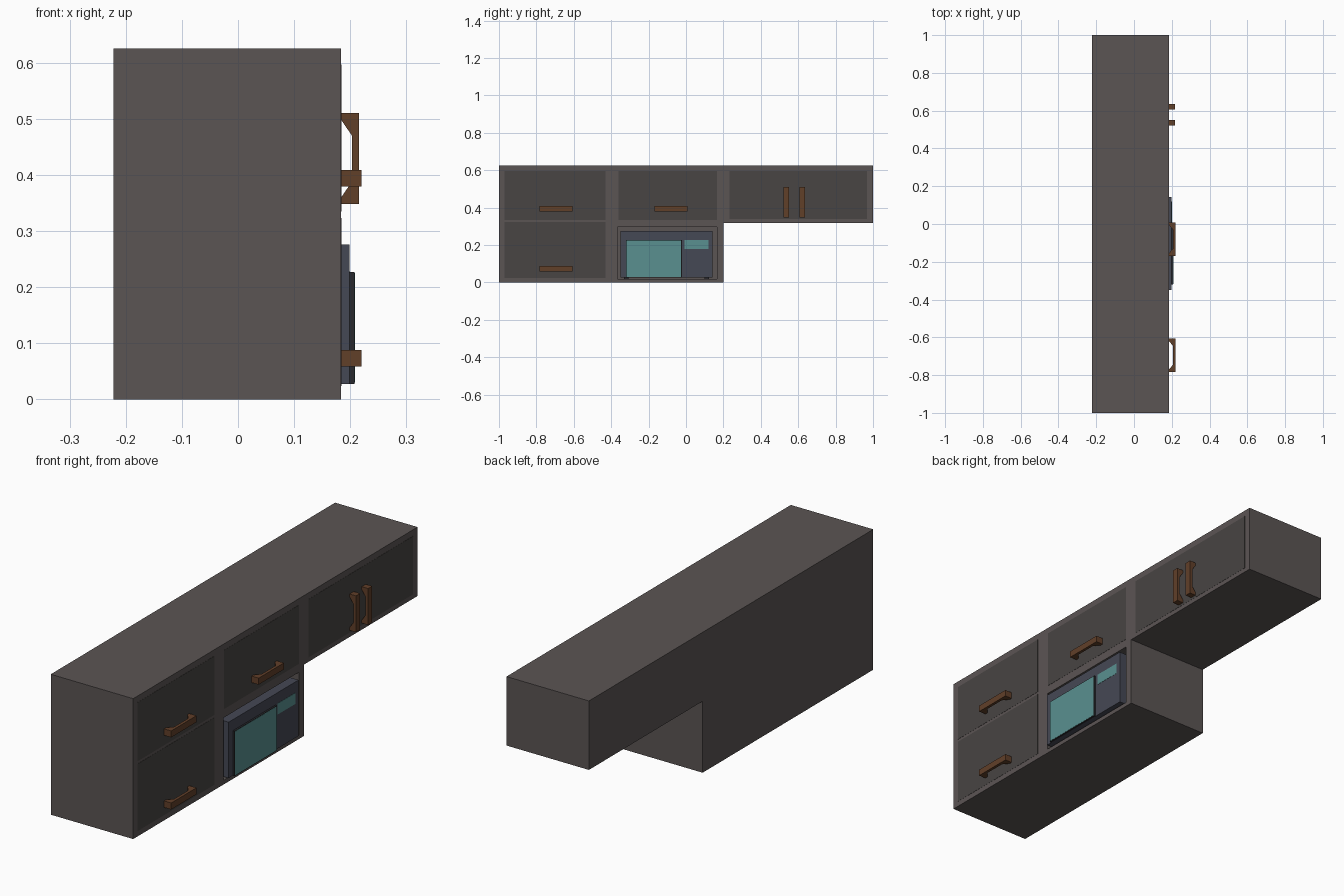
import bpy, bmesh

if "Cube" in bpy.data.objects:
    bpy.data.objects.remove(bpy.data.objects["Cube"])

FRONT = 0.184   # x of the cabinet face
BACK = -0.222


def material(name, rgb):
    m = bpy.data.materials.new(name)
    m.diffuse_color = (*rgb, 1)
    m.use_nodes = True
    m.node_tree.nodes["Principled BSDF"].inputs["Base Color"].default_value = m.diffuse_color
    return m


WOOD = material("dark_wood", (0.105, 0.09, 0.088))
DOOR = material("door_wood", (0.065, 0.059, 0.057))
BRONZE = material("handle_brown", (0.12, 0.05, 0.022))
STEEL = material("blue_grey", (0.06, 0.065, 0.09))
TRIM = material("dark_trim", (0.022, 0.022, 0.026))
GLASS = material("teal_glass", (0.10, 0.28, 0.28))


def prism(name, points, offset, mat):
    """Extrude a closed outline of 3D points along offset."""
    bm = bmesh.new()
    face = bm.faces.new([bm.verts.new(p) for p in points])
    ext = bmesh.ops.extrude_face_region(bm, geom=[face])
    moved = [v for v in ext["geom"] if isinstance(v, bmesh.types.BMVert)]
    bmesh.ops.translate(bm, verts=moved, vec=offset)
    bmesh.ops.recalc_face_normals(bm, faces=bm.faces)
    me = bpy.data.meshes.new(name)
    bm.to_mesh(me)
    bm.free()
    me.materials.append(mat)
    ob = bpy.data.objects.new(name, me)
    bpy.context.collection.objects.link(ob)
    return ob


def box(name, x0, x1, y0, y1, z0, z1, mat):
    pts = [(x0, y0, z0), (x0, y1, z0), (x0, y1, z1), (x0, y0, z1)]
    return prism(name, pts, (x1 - x0, 0, 0), mat)


# L-shaped cabinet carcass with a niche for the microwave
outline = [(-1, 0), (0.2, 0), (0.2, 0.318), (1, 0.318), (1, 0.625), (-1, 0.625)]
cabinet = prism("cabinet_body", [(BACK, y, z) for y, z in outline],
                (FRONT - BACK, 0, 0), WOOD)
niche = box("niche_cutter", -0.17, 0.3, -0.366, 0.165, 0.019, 0.297, WOOD)
niche.hide_render = True
niche.hide_viewport = True
cut = cabinet.modifiers.new("niche", 'BOOLEAN')
cut.operation = 'DIFFERENCE'
cut.solver = 'EXACT'
cut.object = niche

# Flush door panels
for name, y0, y1, z0, z1 in [
        ("upper_left_door", -0.97, -0.43, 0.335, 0.597),
        ("lower_left_door", -0.97, -0.43, 0.024, 0.323),
        ("upper_middle_door", -0.362, 0.165, 0.335, 0.597),
        ("upper_right_door", 0.232, 0.968, 0.338, 0.597)]:
    box(name, FRONT - 0.004, FRONT + 0.0008, y0, y1, z0, z1, DOOR)


def handle(name, y, z, vertical):
    """Bar handle with wedge-shaped feet, centred at y, z."""
    reach = 0.216 if vertical else 0.220
    half = 0.081 if vertical else 0.089
    width = 0.029
    inner = reach - 0.013
    prof = [(FRONT, -half), (reach, -half), (reach, half), (FRONT, half),
            (FRONT, half - 0.012), (inner, half - 0.04),
            (inner, -half + 0.04), (FRONT, -half + 0.012)]
    if vertical:
        pts = [(x, y - width / 2, z + t) for x, t in prof]
        prism(name, pts, (0, width, 0), BRONZE)
    else:
        pts = [(x, y + t, z - width / 2) for x, t in prof]
        prism(name, pts, (0, 0, width), BRONZE)


handle("upper_left_handle", -0.695, 0.394, False)
handle("lower_left_handle", -0.695, 0.073, False)
handle("upper_middle_handle", -0.08, 0.394, False)
handle("right_door_handle_a", 0.536, 0.429, True)
handle("right_door_handle_b", 0.621, 0.429, True)

# Microwave: case, door with glass, display, feet
box("microwave_case", -0.14, 0.199, -0.35, 0.142, 0.027, 0.276, STEEL)
box("microwave_door", 0.195, 0.2075, -0.321, -0.022, 0.027, 0.227, TRIM)
box("microwave_glass", 0.206, 0.2083, -0.318, -0.026, 0.030, 0.225, GLASS)
box("microwave_display", 0.195, 0.200, -0.008, 0.12, 0.179, 0.228, GLASS)
for i, x in enumerate((-0.11, 0.15)):
    for j, y in enumerate((-0.32, 0.11)):
        box(f"microwave_foot_{i}{j}", x - 0.012, x + 0.012, y - 0.012, y + 0.012,
            0.019, 0.028, TRIM)
